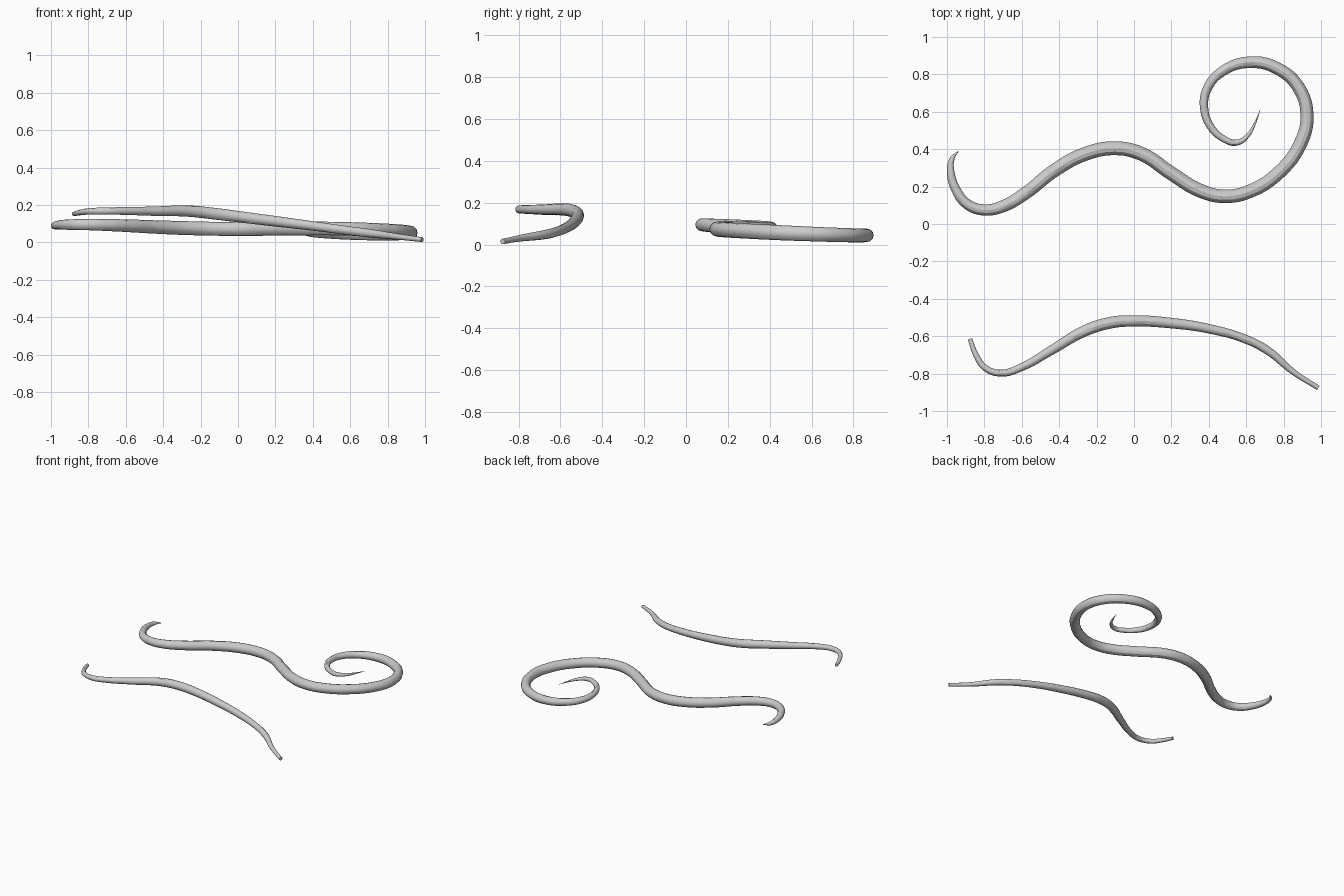
import bpy

# Tapered tube along a smooth path of (x, y, z, radius)
def tendril(name, pts):
    cu = bpy.data.curves.new(name, 'CURVE')
    cu.dimensions = '3D'
    cu.bevel_depth = 1.0
    cu.bevel_resolution = 4
    cu.resolution_u = 6
    cu.use_fill_caps = True
    cu.twist_mode = 'Z_UP'
    sp = cu.splines.new('BEZIER')
    sp.radius_interpolation = 'CARDINAL'
    sp.bezier_points.add(len(pts) - 1)
    for bp, (x, y, z, r) in zip(sp.bezier_points, pts):
        bp.co = (x, y, z)
        bp.radius = r
        bp.handle_left_type = bp.handle_right_type = 'AUTO'
    ob = bpy.data.objects.new(name, cu)
    bpy.context.collection.objects.link(ob)
    bpy.ops.object.select_all(action='DESELECT')
    ob.select_set(True)
    bpy.context.view_layer.objects.active = ob
    bpy.ops.object.convert(target='MESH')
    bpy.ops.object.shade_smooth_by_angle()

# Long curled tendril lying on a slightly tilted plane (x, y, radius)
curl = [(-.94, .388, .003), (-.972, .35, .013), (-.98, .28, .02), (-.95, .18, .025),
        (-.89, .105, .028), (-.80, .075, .03), (-.70, .095, .032), (-.58, .165, .034),
        (-.42, .29, .036), (-.26, .375, .037), (-.10, .405, .037), (.04, .375, .037),
        (.20, .27, .037), (.35, .18, .037), (.48, .148, .036), (.62, .175, .036),
        (.78, .28, .036), (.89, .43, .036), (.925, .58, .035), (.88, .73, .034),
        (.77, .83, .033), (.62, .865, .031), (.47, .815, .027), (.39, .72, .024),
        (.375, .62, .022), (.41, .52, .02), (.48, .455, .018), (.55, .435, .016),
        (.61, .475, .011), (.645, .535, .006), (.675, .61, .001)]
tendril("curled_tendril", [(x, y, .087 - .014 * x - .039 * y, r) for x, y, r in curl])

# Short wavy tendril, bent down toward the right end
tendril("wavy_tendril", [
    (-.877, -.615, .152, .012), (-.845, -.70, .16, .015), (-.795, -.77, .166, .017),
    (-.71, -.797, .168, .019), (-.60, -.765, .168, .021), (-.45, -.68, .167, .025),
    (-.26, -.57, .167, .03), (-.12, -.527, .153, .031), (0, -.518, .138, .03),
    (.20, -.53, .113, .028), (.40, -.56, .088, .025), (.60, -.617, .062, .023),
    (.72, -.68, .047, .022), (.85, -.79, .031, .016), (.985, -.876, .015, .013)])
